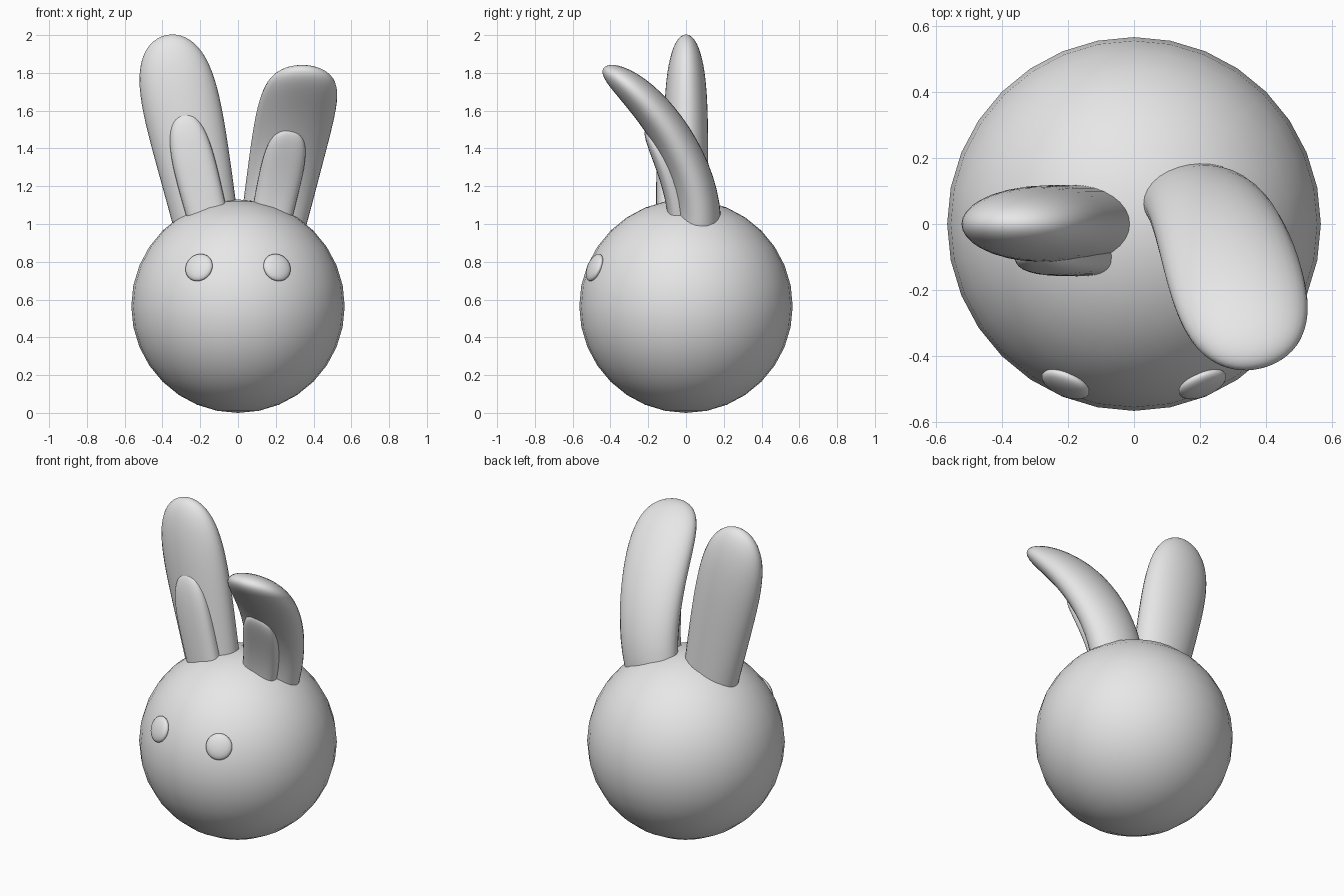
import bpy, bmesh
from math import sin, cos, pi, copysign
from mathutils import Vector, Matrix

cube = bpy.data.objects.get("Cube")
if cube:
    bpy.data.objects.remove(cube, do_unlink=True)

# One plain grey for everything
grey = bpy.data.materials.new("plain_grey")
grey.use_nodes = True
grey.diffuse_color = (0.8, 0.8, 0.8, 1)
grey.node_tree.nodes["Principled BSDF"].inputs["Base Color"].default_value = (0.8, 0.8, 0.8, 1)


def finish(name, bm):
    bmesh.ops.recalc_face_normals(bm, faces=bm.faces)
    for face in bm.faces:
        face.smooth = True
    mesh = bpy.data.meshes.new(name)
    bm.to_mesh(mesh)
    bm.free()
    mesh.materials.append(grey)
    obj = bpy.data.objects.new(name, mesh)
    bpy.context.collection.objects.link(obj)
    return obj


def ball(name, centre, size, rotation=Matrix(), segments=32):
    bm = bmesh.new()
    matrix = Matrix.Translation(centre) @ rotation @ Matrix.Diagonal((*size, 1))
    bmesh.ops.create_uvsphere(bm, u_segments=segments, v_segments=segments // 2,
                              radius=1, matrix=matrix)
    return finish(name, bm)


def lobe(name, path, width, depth, power=1.0, blunt=6, rings=26, sides=32):
    """Flattened tube along a cubic curve, closing in a rounded tip.
    width and depth are (base, tip) half sizes; power below 1 squares the section."""
    a, b, c, d = map(Vector, path)
    bm = bmesh.new()
    loops = []
    for i in range(rings):
        s = sin(i / rings * pi / 2)
        r = 1 - s
        point = a * r**3 + b * 3 * r * r * s + c * 3 * r * s * s + d * s**3
        tangent = ((b - a) * r * r + (c - b) * 2 * r * s + (d - c) * s * s).normalized()
        back = tangent.cross(Vector((1, 0, 0))).normalized()
        side = back.cross(tangent)
        dome = (1 - s**blunt) ** 0.5
        w = (width[0] * r + width[1] * s) * dome
        t = (depth[0] * r + depth[1] * s) * dome
        loop = []
        for k in range(sides):
            u, v = cos(2 * pi * k / sides), sin(2 * pi * k / sides)
            u = copysign(abs(u) ** power, u)
            v = copysign(abs(v) ** power, v)
            loop.append(bm.verts.new(point + side * w * u + back * t * v))
        loops.append(loop)
    tip = bm.verts.new(d)
    for k in range(sides):
        n = (k + 1) % sides
        for low, high in zip(loops, loops[1:]):
            bm.faces.new((low[k], low[n], high[n], high[k]))
        bm.faces.new((loops[-1][k], loops[-1][n], tip))
    bm.faces.new(loops[0])
    return finish(name, bm)


# Head
R = 0.565
ball("head", (0, 0, R), (R, R, R))

# Eyes: flattened balls lying on the head surface
for name, sx in (("right_eye", -1), ("left_eye", 1)):
    normal = Vector((sx * 0.207, -0.485, 0.205)).normalized()
    turn = normal.to_track_quat('Z', 'Y').to_matrix().to_4x4()
    ball(name, Vector((0, 0, R)) + normal * R, (0.077, 0.077, 0.027), turn, 24)

# Upright right ear with its inner pad
lobe("right_ear",
     [(-0.15, 0, 0.9), (-0.22, 0, 1.27), (-0.3, 0, 1.63), (-0.38, 0, 2.0)],
     (0.165, 0.24), (0.118, 0.118))
lobe("right_inner_ear",
     [(-0.14, -0.095, 0.95), (-0.19, -0.095, 1.16), (-0.25, -0.095, 1.37), (-0.29, -0.095, 1.585)],
     (0.105, 0.125), (0.063, 0.063), power=0.75, blunt=5)

# Left ear folding forward with its inner pad
lobe("left_ear",
     [(0.165, 0.06, 0.9), (0.24, 0.13, 1.25), (0.31, -0.17, 1.68), (0.375, -0.435, 1.82)],
     (0.165, 0.24), (0.118, 0.095))
lobe("left_inner_ear",
     [(0.16, -0.03, 0.95), (0.2, -0.03, 1.15), (0.25, -0.12, 1.36), (0.28, -0.21, 1.5)],
     (0.105, 0.125), (0.063, 0.05), power=0.75, blunt=5)
